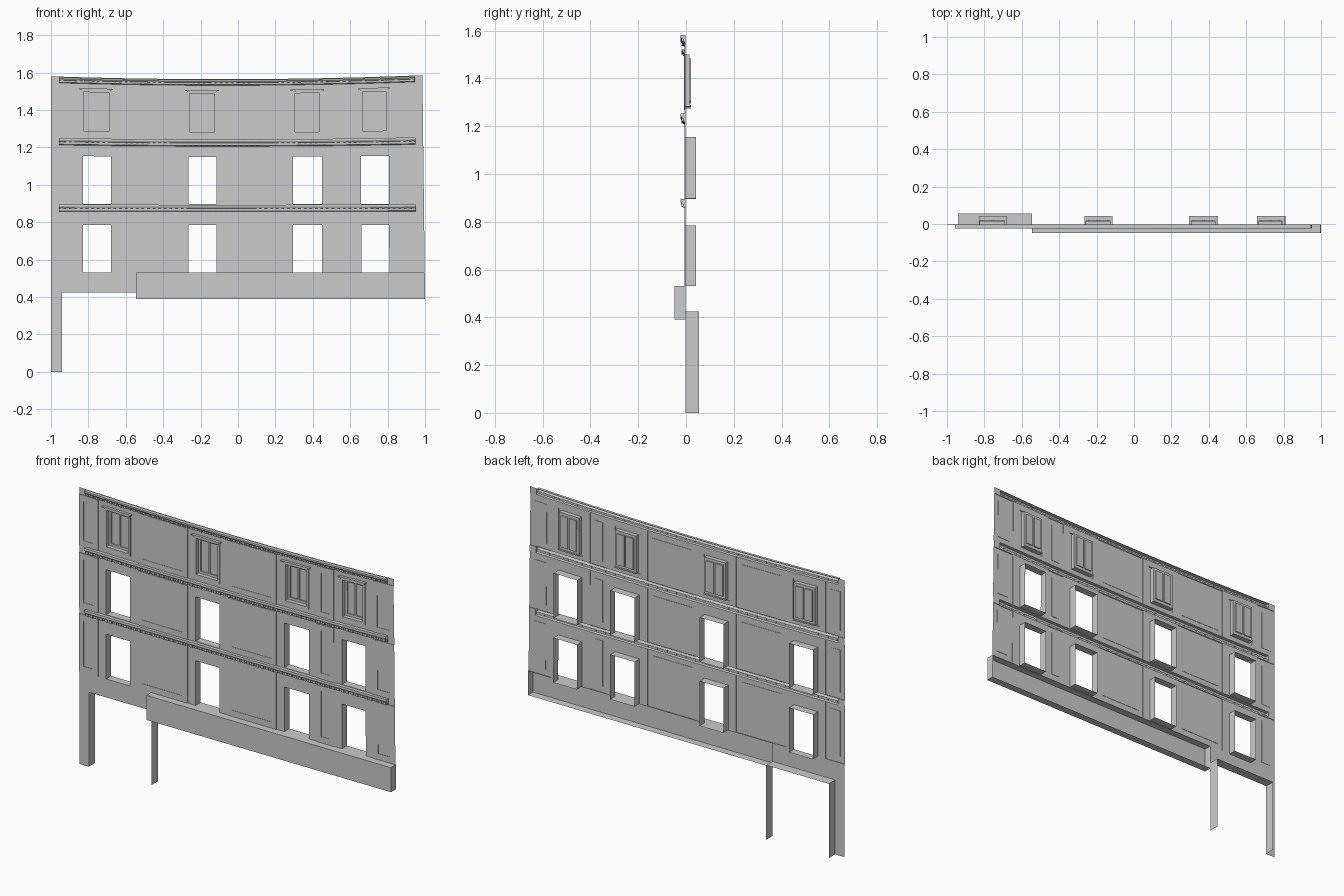
import bpy, bmesh

if "Cube" in bpy.data.objects:
    bpy.data.objects.remove(bpy.data.objects["Cube"])

LOW_WIN = [(-0.83, -0.68), (-0.265, -0.115), (0.295, 0.45), (0.66, 0.81)]
TOP_WIN = [(-0.825, -0.69), (-0.26, -0.125), (0.305, 0.437), (0.668, 0.797)]
PIERS = [(-1, -0.88), (-0.63, -0.315), (-0.065, 0.245), (0.5, 0.61), (0.86, 1)]
STOREYS = [(0.53, 0.86), (0.895, 1.21), (1.25, 1.545)]
CORNICES = [(0.857, 0.895), (1.215, 1.253), (1.549, 1.58)]
C0, C1 = -0.957, 0.957


def warp(x, y, z):
    """Gentle sag of the old facade towards its top, and a leaning right edge."""
    t = min(max((z - 0.82) / 0.76, 0), 1)
    lean = max((z - 0.4) / 1.18, 0)
    return (x - 0.014 * lean * max(x, 0) ** 4,
            y, z - 0.018 * t * (1 - x * x) + 0.003 * t * x)


def make(name, bm, outward=False):
    bmesh.ops.remove_doubles(bm, verts=bm.verts, dist=1e-5)
    bmesh.ops.recalc_face_normals(bm, faces=bm.faces)
    if outward and sum(f.normal.y * f.calc_area() for f in bm.faces) > 0:
        bmesh.ops.reverse_faces(bm, faces=bm.faces)
    for v in bm.verts:
        v.co = warp(*v.co)
    me = bpy.data.meshes.new(name)
    bm.to_mesh(me)
    bm.free()
    ob = bpy.data.objects.new(name, me)
    bpy.context.collection.objects.link(ob)
    return ob


def quad(bm, *pts):
    bm.faces.new([bm.verts.new(p) for p in pts])


def box(bm, x0, x1, y0, y1, z0, z1, open_back=False):
    quad(bm, (x0, y0, z0), (x1, y0, z0), (x1, y0, z1), (x0, y0, z1))
    for z in (z0, z1):
        quad(bm, (x0, y0, z), (x1, y0, z), (x1, y1, z), (x0, y1, z))
    for x in (x0, x1):
        quad(bm, (x, y0, z0), (x, y1, z0), (x, y1, z1), (x, y0, z1))
    if not open_back:
        quad(bm, (x0, y1, z0), (x1, y1, z0), (x1, y1, z1), (x0, y1, z1))


def relief(name, rects):
    """Stepped sheet: rects are (x0, x1, z0, z1, depth, is_open); later ones win."""
    xs = sorted({r for a in rects for r in a[:2]} | {i / 10 for i in range(-10, 11)})
    zs = sorted({r for a in rects for r in a[2:4]})

    def cell(i, j):
        cx, cz = (xs[i] + xs[i + 1]) / 2, (zs[j] + zs[j + 1]) / 2
        for x0, x1, z0, z1, d, o in reversed(rects):
            if x0 < cx < x1 and z0 < cz < z1:
                return d, o
    nx, nz = len(xs) - 1, len(zs) - 1
    grid = [[cell(i, j) for j in range(nz)] for i in range(nx)]
    bm = bmesh.new()
    for i in range(nx):
        for j in range(nz):
            d, hole = grid[i][j]
            a, b, c, e = xs[i], xs[i + 1], zs[j], zs[j + 1]
            if not hole:
                quad(bm, (a, d, c), (b, d, c), (b, d, e), (a, d, e))
            if i + 1 < nx and grid[i + 1][j][0] != d:
                n = grid[i + 1][j][0]
                quad(bm, (b, d, c), (b, n, c), (b, n, e), (b, d, e))
            if j + 1 < nz and grid[i][j + 1][0] != d:
                n = grid[i][j + 1][0]
                quad(bm, (a, d, e), (b, d, e), (b, n, e), (a, n, e))
    return make(name, bm, True)


# Facade sheet: wall, empty area below the sign, and deep shop doorway
rects = [(-1, 1, 0, 1.583, -0.003, False)]
for z0, z1 in STOREYS:
    for x0, x1 in PIERS:
        rects.append((x0, x1, z0, z1, -0.006, False))
        rects.append((x0 + 0.03, x1 - 0.03, z0 + 0.035, z1 - 0.035, -0.004, False))
rects.append((-0.545, 1, 0, 0.527, -0.003, True))
rects.append((-0.94, -0.545, 0, 0.425, 0.055, True))
# Hollow strips behind the cornices
for z0, z1 in CORNICES:
    rects.append((C0, C1, z0, z1, -0.003, True))
# Open windows with deep reveals
for z0, z1 in ((0.53, 0.785), (0.898, 1.157)):
    for x0, x1 in LOW_WIN:
        rects.append((x0, x1, z0, z1, 0.042, True))
# Blind top windows: architrave, sash frame and two panes
for x0, x1 in TOP_WIN:
    z0, z1, m = 1.29, 1.503, (x0 + x1) / 2
    rects.append((x0 - 0.015, x1 + 0.015, z0 - 0.012, z1 + 0.01, -0.008, False))
    rects.append((x0, x1, z0, z1, 0.015, False))
    for a, b in ((x0 + 0.014, m - 0.005), (m + 0.005, x1 - 0.014)):
        rects.append((a, b, z0 + 0.016, z1 - 0.016, 0.021, False))
relief("facade_wall", rects)


# Cornices: hollow moulded strip with dentils
def cornice(name, z0, z1):
    h = z1 - z0
    profile = [(-0.003, z1), (-0.023, z1), (-0.024, z1 - 0.25 * h), (-0.02, z1 - 0.45 * h),
               (-0.013, z1 - 0.55 * h), (-0.012, z0 + 0.12 * h), (-0.003, z0)]
    xs = [C0 + (C1 - C0) * i / 20 for i in range(21)]
    bm = bmesh.new()
    for a, b in zip(xs, xs[1:]):
        for (y0, p), (y1, q) in zip(profile, profile[1:]):
            quad(bm, (a, y0, p), (b, y0, p), (b, y1, q), (a, y1, q))
    for x in (C0, C1):
        quad(bm, *[(x, y, z) for y, z in profile])
    make(name, bm, True)
    bm = bmesh.new()
    n = 64
    for i in range(n):
        x = C0 + (C1 - C0) * (i + 0.5) / n
        box(bm, x - 0.008, x + 0.008, -0.019, -0.011, z0 + 0.15 * h, z1 - 0.5 * h)
    make(name + "_dentils", bm)


for label, (z0, z1) in zip(("lower", "middle", "top"), CORNICES):
    cornice(label + "_cornice", z0, z1)

# Window hoods and sills on the top storey
hoods, sills = bmesh.new(), bmesh.new()
for x0, x1 in TOP_WIN:
    box(hoods, x0 - 0.023, x1 + 0.023, -0.018, -0.003, 1.517, 1.524)
    box(hoods, x0 - 0.012, x1 + 0.012, -0.013, -0.003, 1.51, 1.517)
    box(sills, x0, x1, -0.008, 0.02, 1.285, 1.292)
make("window_hoods", hoods)
make("window_sills", sills)

# Shop sign board: shallow box, open at the back
bm = bmesh.new()
box(bm, -0.545, 1.0, -0.048, -0.003, 0.39, 0.53, open_back=True)
make("sign_board", bm, True)
